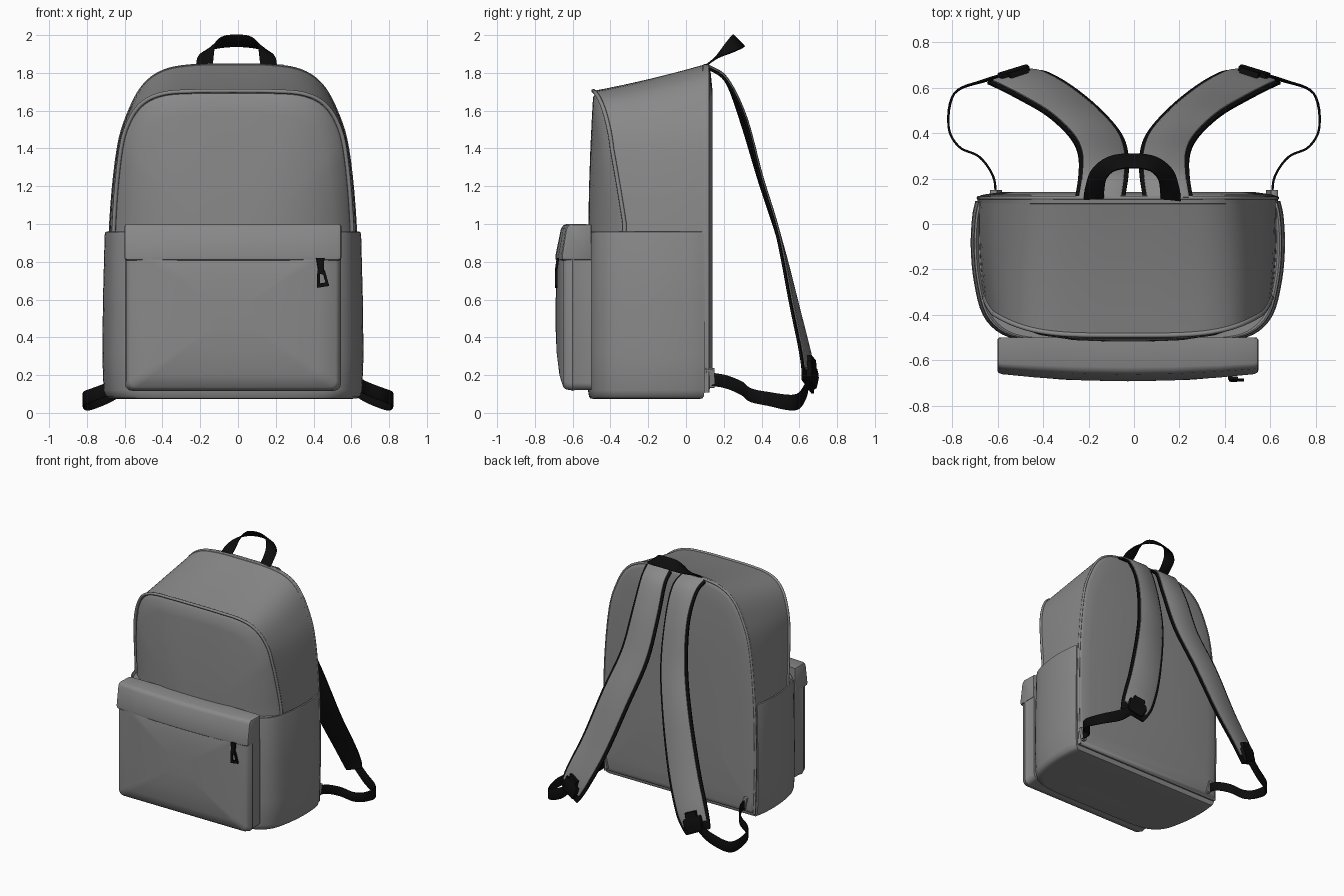
import bpy, bmesh, math
from mathutils import Vector

if "Cube" in bpy.data.objects:
    bpy.data.objects.remove(bpy.data.objects["Cube"])

CX = -0.027  # the bag body sits slightly left of centre


def material(name, v):
    m = bpy.data.materials.new(name)
    m.diffuse_color = (v, v, v, 1)
    m.use_nodes = True
    m.node_tree.nodes["Principled BSDF"].inputs["Base Color"].default_value = m.diffuse_color
    return m


black = material("black_webbing", .004)
grey = material("grey_fabric", .25)


def finish(name, bm, mat, angle=40):
    bmesh.ops.recalc_face_normals(bm, faces=bm.faces)
    me = bpy.data.meshes.new(name)
    bm.to_mesh(me)
    bm.free()
    ob = bpy.data.objects.new(name, me)
    bpy.context.collection.objects.link(ob)
    me.materials.append(mat)
    bpy.ops.object.select_all(action='DESELECT')
    ob.select_set(True)
    bpy.context.view_layer.objects.active = ob
    bpy.ops.object.shade_smooth_by_angle(angle=math.radians(angle))
    return ob


def skin(name, rings, mat=grey, closed=False, angle=40):
    """Bridge equal-length rings of points; cap the ends unless closed."""
    bm = bmesh.new()
    vs = [[bm.verts.new(p) for p in r] for r in rings]
    n = len(vs[0])
    pairs = list(zip(vs, vs[1:])) + ([(vs[-1], vs[0])] if closed else [])
    for a, b in pairs:
        for i in range(n):
            j = (i + 1) % n
            bm.faces.new((a[i], a[j], b[j], b[i]))
    if not closed:
        bm.faces.new(vs[0])
        bm.faces.new(vs[-1])
    return finish(name, bm, mat, angle)


def spline(pts, n):
    """Catmull-Rom through tuples of any size."""
    first = [2 * a - b for a, b in zip(pts[0], pts[1])]
    last = [2 * a - b for a, b in zip(pts[-1], pts[-2])]
    q = [first] + list(pts) + [last]
    out = []
    for k in range(1, len(q) - 2):
        for i in range(n):
            t = i / n
            out.append(tuple(0.5 * (2 * b + (c - a) * t + (2 * a - 5 * b + 4 * c - d) * t * t
                                    + (3 * b - a - 3 * c + d) * t ** 3)
                             for a, b, c, d in zip(*q[k - 1:k + 3])))
    return out + [tuple(pts[-1])]


def mirrored(half):
    """Half outline starting on the centre line -> full ring."""
    return [(-a, b) for a, b in half[:0:-1]] + half


def ribbon(name, pts, thick, mat=grey, n=6, off=0.0, scale=1.0):
    """Flat strap: points are (x, y, z, wx, wy, wz), w = half-width vector."""
    path = spline(pts, n) if n > 1 else pts
    rings, sign = [], None
    for i, p in enumerate(path):
        c, w = Vector(p[:3]), Vector(p[3:]) * scale
        t = Vector(path[min(i + 1, len(path) - 1)][:3]) - Vector(path[max(i - 1, 0)][:3])
        nn = t.cross(w).normalized()
        if sign is None:
            sign = -1 if nn.y < 0 else 1
        nn = nn * sign
        sec = [(-1, -.3), (-.92, -.5), (.92, -.5), (1, -.3), (1, .3), (.92, .5), (-.92, .5), (-1, .3)]
        rings.append([c + w * a + nn * (off + b * thick) for a, b in sec])
    return skin(name, rings, mat)


def tube(name, pts, r):
    cu = bpy.data.curves.new(name, 'CURVE')
    cu.dimensions = '3D'
    cu.bevel_depth = r
    cu.bevel_resolution = 2
    cu.materials.append(grey)
    sp = cu.splines.new('POLY')
    sp.points.add(len(pts) - 1)
    for v, p in zip(sp.points, pts):
        v.co = (*p, 1)
    bpy.context.collection.objects.link(bpy.data.objects.new(name, cu))


# main compartment: arch outlines at back and front, joined by a sloping top
back = mirrored(spline([(0, 1.845), (.2, 1.842), (.36, 1.815), (.47, 1.74), (.55, 1.6),
                        (.61, 1.4), (.65, 1.0), (.66, .5), (.65, .11)], 5))
front = mirrored(spline([(0, 1.705), (.2, 1.703), (.37, 1.69), (.485, 1.635), (.56, 1.52),
                         (.6, 1.35), (.63, 1.0), (.64, .5), (.64, .13)], 5))


def front_y(x, z):
    amp = .165 - .04 * min(1, max(0, (z - 1) / .4))
    return -0.49 + amp * min(1, abs(x) / .63) ** 4


rings = []
for i in range(9):
    t = i / 8
    bow = 1 + 0.06 * t * (1 - t)
    rings.append([(CX + (bx + (fx - bx) * t) * bow, .1 + (front_y(fx, fz) - .1) * t,
                   bz + (fz - bz) * t - .03 * t * (1 - t) * (bz > 1.2))
                  for (bx, bz), (fx, fz) in zip(back, front)])
for s in (.985, .96, .85, .65, .4, .15):
    puff = .012 if s > .97 else -.028 * (1 - s * s)
    rings.append([(CX + x * s, front_y(x * s, z) + puff, .85 + (z - .85) * s) for x, z in front])
skin("main_compartment", rings)
tube("front_piping", [(CX + x, front_y(x, z), z) for x, z in front if z > .9], .011)

# padded back panel with piped edge
skin("back_panel", [[(CX + x * s, y, .95 + (z - .95) * s) for x, z in back]
                    for y, s in ((.08, .98), (.09, 1), (.11, 1.003), (.125, .985), (.13, .96), (.14, .85), (.14, .3))])
tube("back_piping", [(CX + x * .995, .115, z - .003) for x, z in back], .009)

# lower body with wrap-round side pockets
plan = mirrored(spline([(0, -.52), (.25, -.52), (.42, -.515), (.55, -.485), (.635, -.4), (.675, -.25),
                        (.688, -.1), (.682, .03), (.668, .1)], 4))
skin("side_pockets", [[(CX + x * s, -.2 + (y + .2) * s, z) for x, y in plan] for z, s in
                      ((.078, .5), (.074, .9), (.076, .955), (.088, .98), (.12, .995), (.3, 1.005),
                       (.6, 1), (.94, .987), (.957, .982), (.96, .97), (.945, .955))])


# front pocket
def roundrect(hw, hh, r, k=5):
    return [(sx * (hw - r) + r * math.cos(a), sz * (hh - r) + r * math.sin(a))
            for q, (sx, sz) in enumerate(((1, 1), (-1, 1), (-1, -1), (1, -1)))
            for a in [math.pi / 2 * (q + i / k) for i in range(k + 1)]]


skin("front_pocket", [[(CX + x * s, y, .52 + z * s) for x, z in roundrect(.568, .4, .04)] for y, s in
                      ((-.5, 1), (-.59, 1), (-.6, 1.008), (-.61, 1.0), (-.635, .99), (-.65, .96),
                       (-.67, .8), (-.685, .5), (-.69, .2))])

# pocket flap, bowed forward in the middle
flap = [(-.5, .998), (-.63, 1.001), (-.65, .993), (-.662, .975), (-.692, .83), (-.69, .812), (-.68, .806), (-.5, .806)]
skin("pocket_flap", [[(CX + x, -.56 + (y + .56) * s * (1 - .25 * (x / .57) ** 2 * (y < -.6)),
                       .905 + (z - .905) * s) for y, z in flap]
                     for x, s in ((-.574, .86), (-.57, .95), (-.555, 1), (-.4, 1), (-.2, 1), (0, 1),
                                  (.2, 1), (.4, 1), (.555, 1), (.57, .95), (.574, .86))])

# zip pull: a tab and a tapered frame
ribbon("zip_tab", [(.435, -.678, .82, .022, 0, 0), (.44, -.688, .75, .015, 0, 0)], .014, black, 1)
outer = [(.42, .76), (.46, .755), (.483, .672), (.418, .662)]
inner = [(.433, .735), (.45, .733), (.464, .69), (.435, .686)]
skin("zip_pull", [[(o[0], -.693, o[1]), (o[0], -.68, o[1]), (i[0], -.68, i[1]), (i[0], -.693, i[1])]
                  for o, i in zip(outer, inner)], black, closed=True, angle=30)

# top carry handle, twisting from flat ends to an upright grip
half = [(.17, .1, 1.835, .045, 0, 0), (.164, .16, 1.88, .042, .005, 0), (.145, .22, 1.925, .032, .02, -.018),
        (.09, .265, 1.96, .014, .03, -.03), (0, .278, 1.97, 0, .031, -.031)]
handle = [(-x, y, z, -a, b, c) for x, y, z, a, b, c in half[:-1]] + half[::-1]
ribbon("carry_handle", [(p[0] - .008, *p[1:]) for p in handle], .01, black)

# shoulder straps, adjuster buckles and lower webbing
pad = [(.15, .11, 1.83, .11, 0, 0), (.135, .21, 1.76, .11, 0, 0), (.135, .3, 1.555, .112, .01, .005),
       (.17, .39, 1.24, .118, 0, .018), (.265, .49, .92, .12, -.01, .035), (.385, .575, .55, .12, -.025, .04),
       (.485, .63, .31, .112, -.033, .05), (.535, .645, .2, .1, -.03, .047), (.56, .645, .14, .085, -.027, .038)]
web = [(.54, .66, .2, 0, .01, .037), (.66, .63, .11, .01, 0, .04), (.79, .575, .055, 0, 0, .042),
       (.816, .43, .075, 0, 0, .037), (.77, .34, .095, 0, 0, .036), (.68, .295, .13, 0, 0, .036),
       (.62, .21, .165, 0, 0, .035), (.607, .12, .18, 0, 0, .035)]
for s, side in ((-1, "left"), (1, "right")):
    def flip(pts):
        return [(s * x, y, z, s * a, b, c) for x, y, z, a, b, c in pts]
    ribbon(side + "_strap_backing", flip(pad), .016, black)
    ribbon(side + "_strap_pad", flip(pad[:-1]), .022, off=.007, scale=.84)
    ribbon(side + "_lower_webbing", flip(web), .01, black)
    ribbon(side + "_buckle", flip([(.518, .66, .25, .06, -.02, .026), (.53, .668, .21, .065, -.02, .028),
                                   (.548, .66, .15, .05, -.015, .022)]), .035, black, 2)
    ribbon(side + "_buckle_bar", flip([(.505, .665, .29, .04, -.013, .016),
                                       (.52, .668, .23, .04, -.013, .016)]), .025, black, 1)
    ribbon(side + "_webbing_tab", flip([(.607, .09, .185, .012, 0, .055), (.607, .15, .185, .012, 0, .05)]), .03, n=1)
